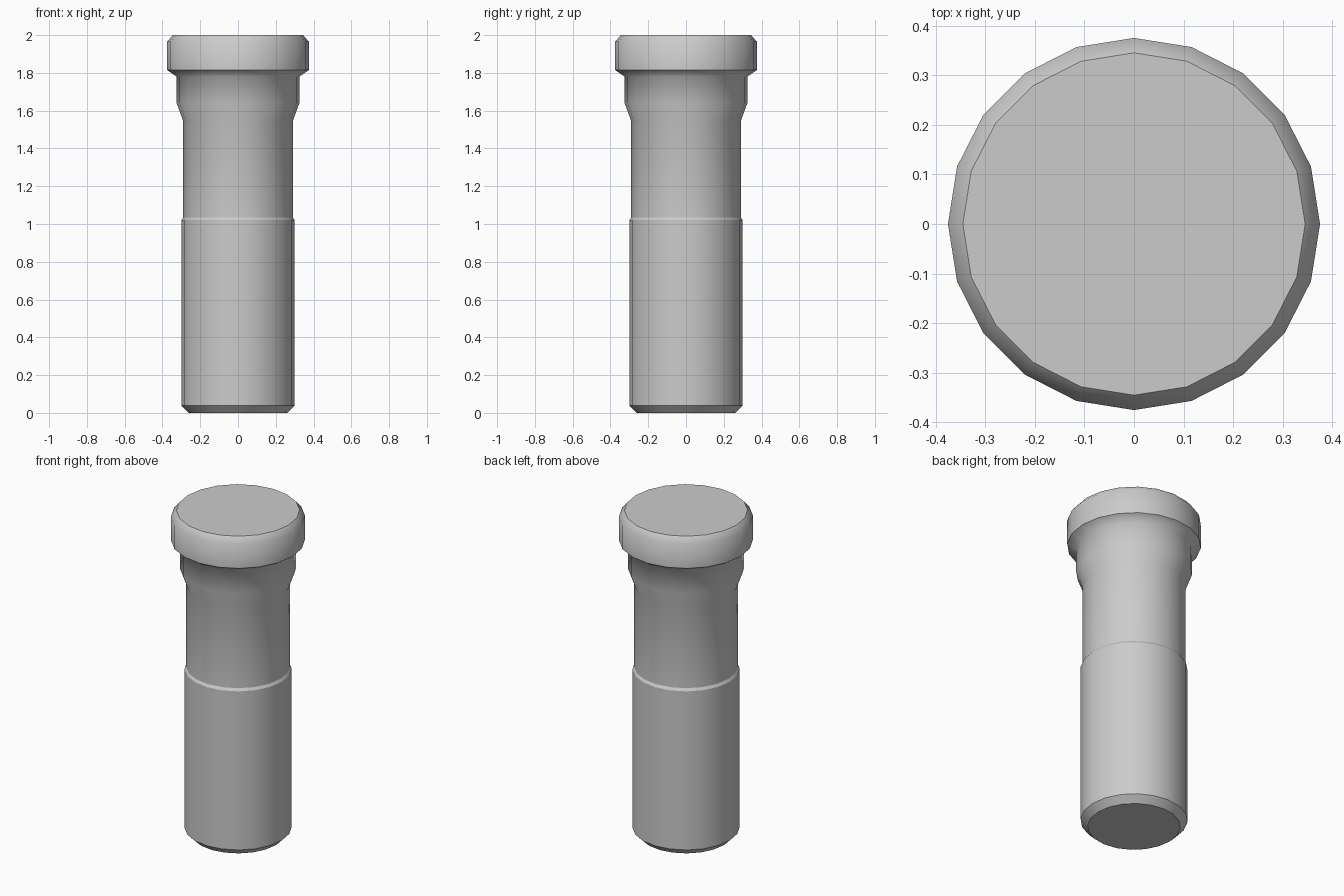
import bpy
import bmesh
from math import cos, sin, tau

if "Cube" in bpy.data.objects:
    bpy.data.objects.remove(bpy.data.objects["Cube"])

SIDES = 20

# Lathe profile from foot to head: radius, height, sharp ring
PROFILE = [
    (0.26, 0.00, True), (0.30, 0.04, True),      # chamfered foot
    (0.30, 1.02, True), (0.29, 1.035, True),     # step halfway up
    (0.29, 1.545, False), (0.325, 1.64, False),  # flared neck
    (0.325, 1.78, False), (0.375, 1.815, True),  # underside of head
    (0.375, 1.965, False), (0.345, 2.00, True),  # rounded head
]


def lathe(name, profile, sides):
    bm = bmesh.new()
    rings = [[bm.verts.new((r * cos(tau * i / sides), r * sin(tau * i / sides), z))
              for i in range(sides)] for r, z, _ in profile]
    # Smooth side walls
    for low, high in zip(rings, rings[1:]):
        for i in range(sides):
            j = (i + 1) % sides
            bm.faces.new((low[i], low[j], high[j], high[i])).smooth = True
    # Flat end caps
    bm.faces.new(rings[0][::-1])
    bm.faces.new(rings[-1])
    # Crisp rings
    for ring, (_, _, sharp) in zip(rings, profile):
        if sharp:
            for i in range(sides):
                bm.edges.get((ring[i], ring[(i + 1) % sides])).smooth = False
    mesh = bpy.data.meshes.new(name)
    bm.to_mesh(mesh)
    bm.free()
    obj = bpy.data.objects.new(name, mesh)
    bpy.context.collection.objects.link(obj)
    return obj


lathe("stepped_pin", PROFILE, SIDES)
